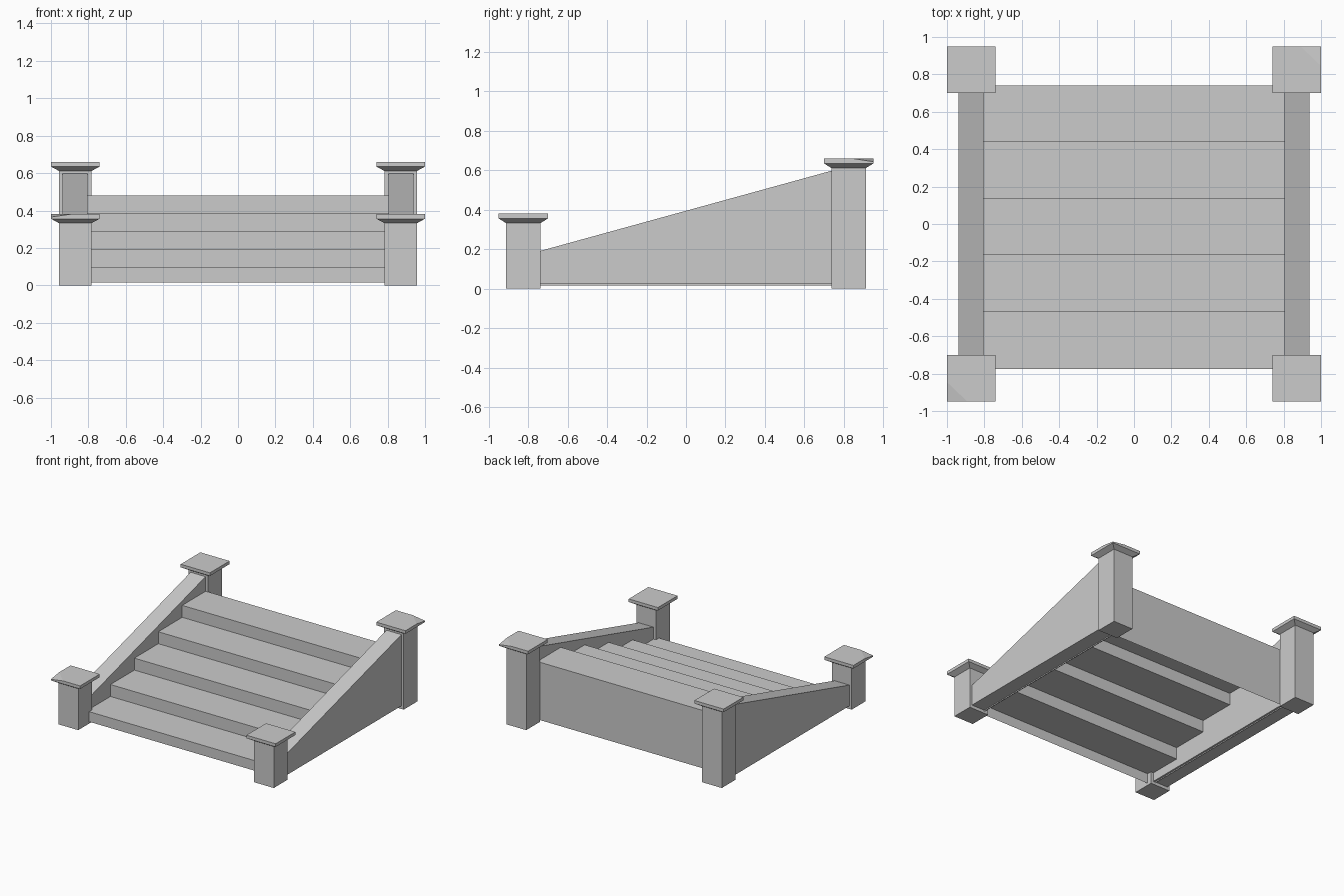
import bpy
import bmesh
from mathutils import Vector

if "Cube" in bpy.data.objects:
    bpy.data.objects.remove(bpy.data.objects["Cube"])

# One plain grey stone colour
STONE = (0.6, 0.6, 0.6, 1)
stone = bpy.data.materials.new("grey_stone")
stone.use_nodes = True
stone.diffuse_color = STONE
stone.node_tree.nodes["Principled BSDF"].inputs["Base Color"].default_value = STONE


def finish(bm, name):
    bmesh.ops.recalc_face_normals(bm, faces=bm.faces)
    mesh = bpy.data.meshes.new(name)
    bm.to_mesh(mesh)
    bm.free()
    mesh.materials.append(stone)
    obj = bpy.data.objects.new(name, mesh)
    bpy.context.collection.objects.link(obj)


def extrude_profile(name, points, x0, x1):
    """Sweep a closed y-z profile sideways from x0 to x1."""
    bm = bmesh.new()
    face = bm.faces.new([bm.verts.new((x0, y, z)) for y, z in points])
    swept = bmesh.ops.extrude_face_region(bm, geom=[face], use_keep_orig=True)
    verts = [v for v in swept["geom"] if isinstance(v, bmesh.types.BMVert)]
    bmesh.ops.translate(bm, verts=verts, vec=(x1 - x0, 0, 0))
    return bm


def square_stack(cx, cy, levels):
    """Join square rings given as (half_x, half_y, z) into a closed solid."""
    bm = bmesh.new()
    rings = [[bm.verts.new((cx + sx * hx, cy + sy * hy, z))
              for sx, sy in ((-1, -1), (1, -1), (1, 1), (-1, 1))]
             for hx, hy, z in levels]
    for low, high in zip(rings, rings[1:]):
        for i in range(4):
            j = (i + 1) % 4
            bm.faces.new((low[i], low[j], high[j], high[i]))
    bm.faces.new(rings[0][::-1])
    bm.faces.new(rings[-1])
    return bm


# Hollow flight of steps, open underneath
COUNT, RUN, RISE, FRONT, BASE, BACK = 5, 0.304, 0.096, -0.775, 0.015, 0.74
profile = [(FRONT, BASE)]
for i in range(COUNT):
    y, top = FRONT + i * RUN, (i + 1) * RISE
    profile += [(y, top), (min(y + RUN, BACK), top)]
profile.append((BACK, BASE))
steps = extrude_profile("steps", profile, -0.82, 0.82)
steps.normal_update()
under = [f for f in steps.faces
         if all(abs(v.co.z - BASE) < 1e-4 for v in f.verts)]
bmesh.ops.delete(steps, geom=under, context='FACES')
finish(steps, "steps")

# Sloping side walls, posts and caps
POST_X, POST_Y, HALF = 0.87, 0.825, 0.088
for side, s in (("left", 1), ("right", -1)):
    wall = [(-0.745, 0.025), (0.745, 0.025), (0.745, 0.60), (-0.745, 0.19)]
    finish(extrude_profile(side + "_wall", wall, s * 0.805, s * 0.938), side + "_wall")

    for end, e, height in (("front", -1, 0.333), ("back", 1, 0.612)):
        cx, cy = s * POST_X, e * POST_Y
        finish(square_stack(cx, cy, [(HALF, HALF, 0), (HALF, HALF, height)]),
               f"{end}_{side}_post")
        rim, top = height + 0.023, height + 0.048
        cap = square_stack(cx, cy, [(HALF, HALF, height), (0.13, 0.125, rim),
                                    (0.13, 0.125, top)])
        # Worn outer corner on one diagonal pair of caps
        if s == e:
            bend = Vector((cx + s * 0.13, cy + e * 0.02, top))
            other = Vector((cx + s * 0.02, cy + e * 0.125, top))
            corner = Vector((cx + s * 0.13, cy + e * 0.125, top - 0.016))
            normal = (other - bend).cross(corner - bend)
            if normal.z < 0:
                normal.negate()
            cut = bmesh.ops.bisect_plane(
                cap, geom=cap.verts[:] + cap.edges[:] + cap.faces[:],
                plane_co=bend, plane_no=normal, clear_outer=True)
            edges = [g for g in cut["geom_cut"] if isinstance(g, bmesh.types.BMEdge)]
            bmesh.ops.holes_fill(cap, edges=edges, sides=0)
        finish(cap, f"{end}_{side}_cap")
